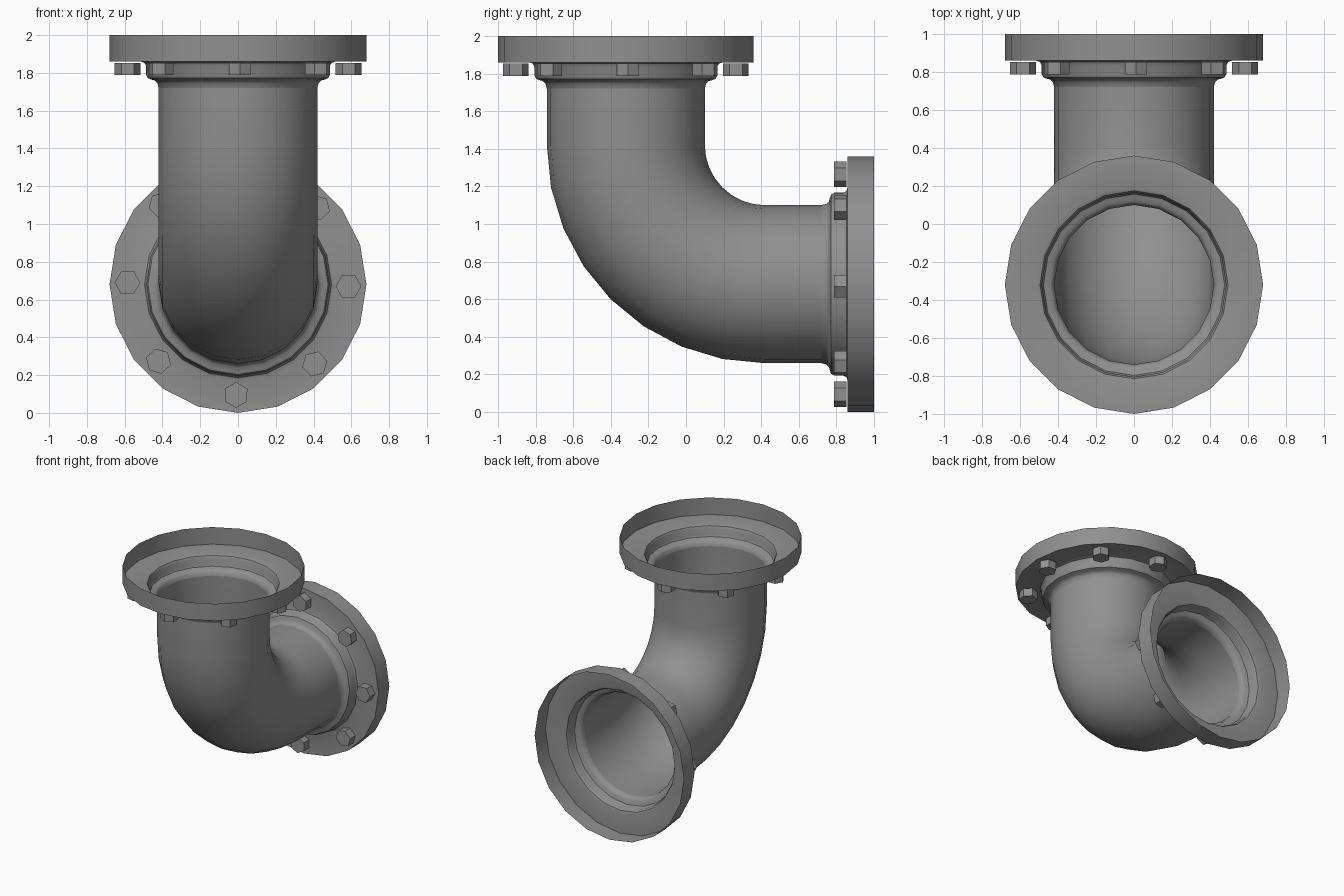
import bpy, bmesh, math
from mathutils import Vector

if "Cube" in bpy.data.objects:
    bpy.data.objects.remove(bpy.data.objects["Cube"])

AXIS_X = Vector((1, 0, 0))
PIPE_R = 0.42
BEND_R = 0.74

grey = bpy.data.materials.new("cast_iron_grey")
grey.diffuse_color = (0.28, 0.28, 0.28, 1)
grey.use_nodes = True
grey.node_tree.nodes["Principled BSDF"].inputs["Base Color"].default_value = grey.diffuse_color


def loft(name, rings, sides, cap=False, smooth=True):
    """Skin a list of (centre, direction, u axis, radius) rings."""
    bm = bmesh.new()
    loops = []
    for centre, t, u, r in rings:
        v = t.cross(u)
        loops.append([bm.verts.new(centre + r * (u * math.cos(a) + v * math.sin(a)))
                      for a in (2 * math.pi * i / sides for i in range(sides))])
    for a, b in zip(loops, loops[1:]):
        for i in range(sides):
            j = (i + 1) % sides
            bm.faces.new((a[i], a[j], b[j], b[i]))
    if cap:
        bm.faces.new(loops[0][::-1])
        bm.faces.new(loops[-1])
    mesh = bpy.data.meshes.new(name)
    bm.to_mesh(mesh)
    bm.free()
    mesh.materials.append(grey)
    ob = bpy.data.objects.new(name, mesh)
    bpy.context.collection.objects.link(ob)
    if smooth:
        bpy.ops.object.select_all(action='DESELECT')
        ob.select_set(True)
        bpy.context.view_layer.objects.active = ob
        bpy.ops.object.shade_smooth_by_angle(angle=math.radians(35))
    return ob


# Elbow pipe: straight, quarter bend, straight
NECK = 0.28
down, back = Vector((0, 0, -1)), Vector((0, 1, 0))
bend_centre = Vector((0, 0.42, 1.42))
path = [(Vector((0, -0.32, 2 - NECK)), down)]
for i in range(9):
    a = math.pi / 2 * i / 8
    path.append((bend_centre + BEND_R * Vector((0, -math.cos(a), -math.sin(a))),
                 Vector((0, math.sin(a), -math.cos(a)))))
path.append((Vector((0, 1 - NECK, 0.68)), back))
loft("elbow_pipe", [(p, t, AXIS_X, PIPE_R) for p, t in path], 20)

# Flange profile: (radius, depth from the open face), rim to neck
profile = [(0.68, 0), (0.68, 0.14), (0.515, 0.14), (0.495, 0.147), (0.485, 0.165),
           (0.485, 0.212), (0.477, 0.228), (0.46, 0.235), (0.44, 0.24),
           (0.427, 0.254), (PIPE_R, NECK)]

# Flanges with a ring of eight hexagonal bolt heads each
for side, face, t in (("top", Vector((0, -0.32, 2)), down),
                      ("back", Vector((0, 1, 0.68)), -back)):
    loft(side + "_flange", [(face + t * d, t, AXIS_X, r) for r, d in profile], 20)
    v = t.cross(AXIS_X)
    for k in range(8):
        a = math.radians(45 * k - 1)
        u = AXIS_X * math.cos(a) + v * math.sin(a)
        loft(f"{side}_bolt_{k + 1}",
             [(face + u * 0.585 + t * d, t, u, 0.068) for d in (0.147, 0.212)],
             6, cap=True, smooth=False)
